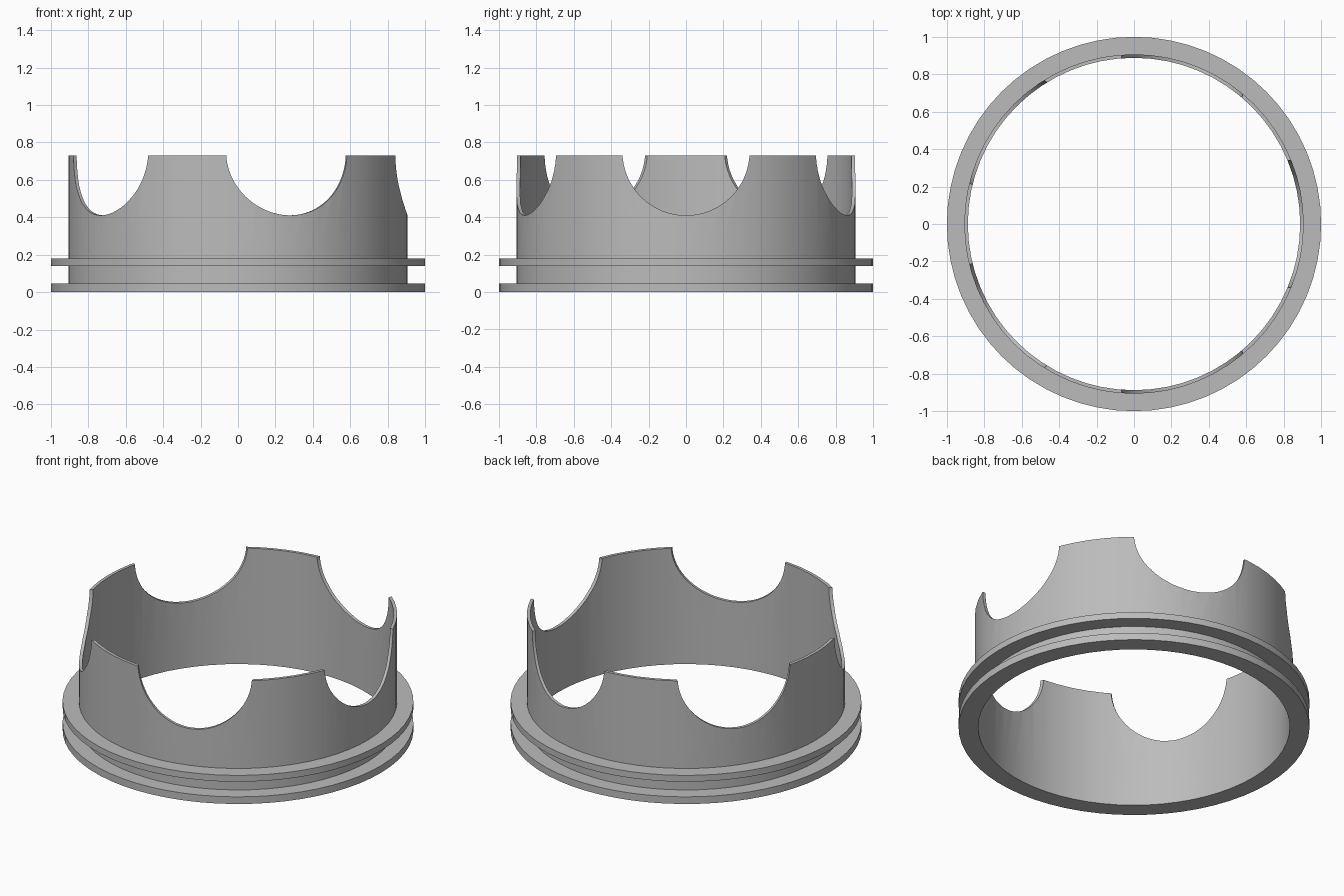
import bpy
import bmesh
from math import cos, sin, tau, pi
from mathutils import Matrix

if "Cube" in bpy.data.objects:
    bpy.data.objects.remove(bpy.data.objects["Cube"], do_unlink=True)

SEGMENTS = 64
WALL_IN, WALL_OUT, FLANGE = 0.888, 0.907, 1.0
TOP = 0.73
NOTCHES, NOTCH_RADIUS, NOTCH_Z = 5, 0.34, 0.75

grey = bpy.data.materials.new("plain grey")
grey.use_nodes = True
grey.diffuse_color = (0.5, 0.5, 0.5, 1)
grey.node_tree.nodes["Principled BSDF"].inputs["Base Color"].default_value = (0.5, 0.5, 0.5, 1)


def add_object(name, bm):
    bmesh.ops.recalc_face_normals(bm, faces=bm.faces)
    mesh = bpy.data.meshes.new(name)
    bm.to_mesh(mesh)
    bm.free()
    obj = bpy.data.objects.new(name, mesh)
    bpy.context.collection.objects.link(obj)
    return obj


def lathe(name, profile):
    """Closed (radius, height) outline turned about the z axis."""
    bm = bmesh.new()
    rings = [[bm.verts.new((r * cos(tau * i / SEGMENTS), r * sin(tau * i / SEGMENTS), z))
              for r, z in profile] for i in range(SEGMENTS)]
    n = len(profile)
    for i, ring in enumerate(rings):
        after = rings[(i + 1) % SEGMENTS]
        for j in range(n):
            k = (j + 1) % n
            bm.faces.new((ring[j], after[j], after[k], ring[k]))
    return add_object(name, bm)


# Thin wall with two flanges at the foot
ring = lathe("scalloped_ring", [
    (WALL_IN, 0), (FLANGE, 0), (FLANGE, 0.045), (WALL_OUT, 0.045),
    (WALL_OUT, 0.14), (FLANGE, 0.14), (FLANGE, 0.18), (WALL_OUT, 0.18),
    (WALL_OUT, TOP), (WALL_IN, TOP)])
ring.data.materials.append(grey)

# Round notches cut radially through the rim, one facing +x
bm = bmesh.new()
for i in range(NOTCHES):
    place = (Matrix.Rotation(tau * i / NOTCHES, 4, "Z")
             @ Matrix.Translation((0.9, 0, NOTCH_Z))
             @ Matrix.Rotation(pi / 2, 4, "Y"))
    bmesh.ops.create_cone(bm, cap_ends=True, segments=64, radius1=NOTCH_RADIUS,
                          radius2=NOTCH_RADIUS, depth=0.4, matrix=place)
cutter = add_object("notch_cutter", bm)
cutter.hide_render = True

cut = ring.modifiers.new("notches", "BOOLEAN")
cut.operation = "DIFFERENCE"
cut.solver = "EXACT"
cut.object = cutter

# Bake the cut and drop the helper
bpy.context.view_layer.objects.active = ring
ring.select_set(True)
bpy.ops.object.modifier_apply(modifier=cut.name)
bpy.data.objects.remove(cutter, do_unlink=True)
bpy.ops.object.shade_smooth_by_angle(angle=pi / 6)
